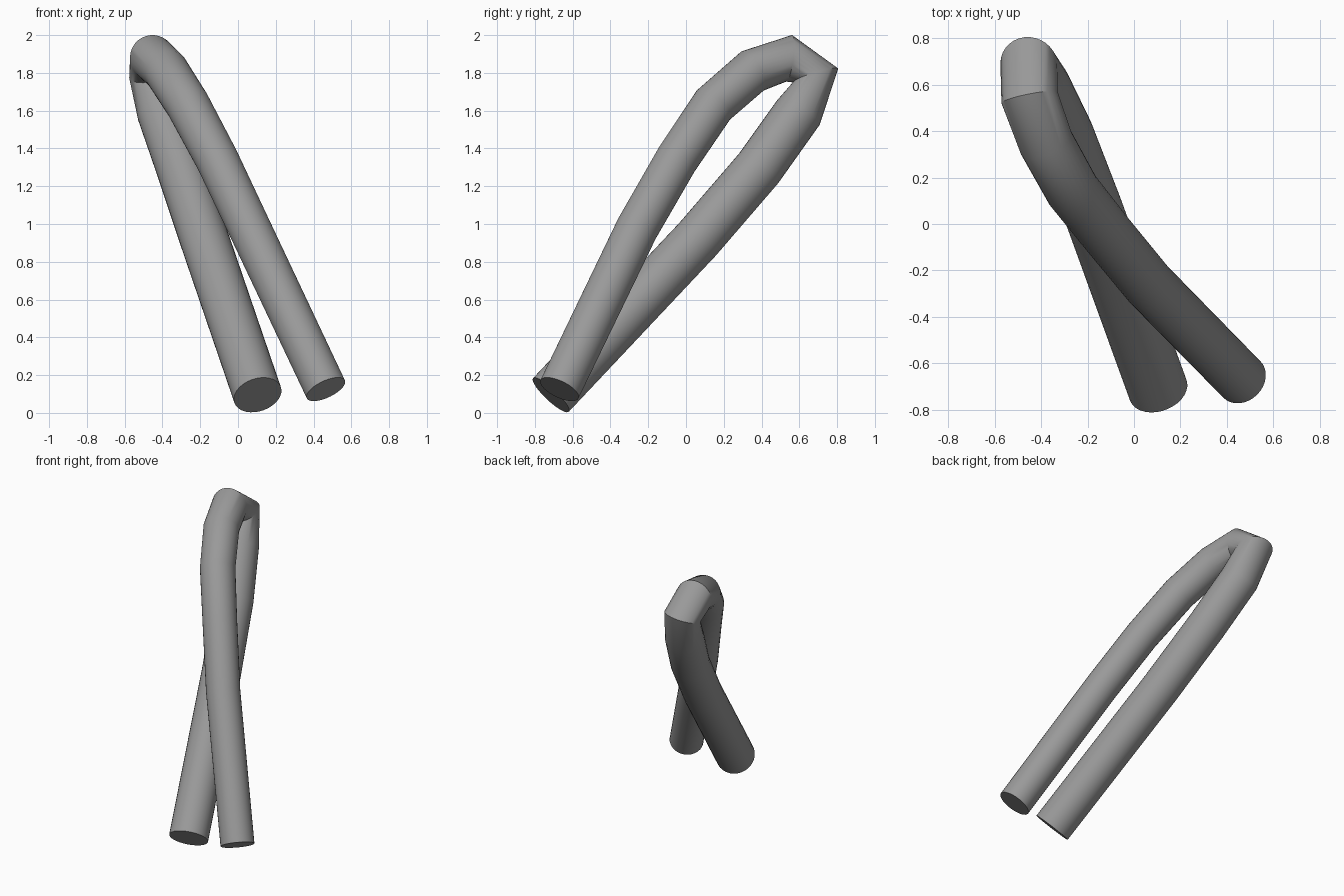
import bpy, bmesh, math
from mathutils import Vector

old = bpy.data.objects.get("Cube")
if old:
    bpy.data.objects.remove(old, do_unlink=True)

SIDES = 32

# Centre line of the folded tube: x, y, z, radius
PATH = [
    (0.465, -0.67, 0.125, 0.112),
    (0.063, -0.26, 0.975, 0.113),
    (-0.11, -0.05, 1.34, 0.114),
    (-0.265, 0.145, 1.63, 0.117),
    (-0.38, 0.352, 1.81, 0.119),
    (-0.45, 0.545, 1.877, 0.124),
    (-0.453, 0.687, 1.787, 0.124),
    (-0.405, 0.595, 1.59, 0.13),
    (-0.303, 0.385, 1.295, 0.13),
    (-0.178, 0.062, 0.92, 0.13),
    (0.104, -0.715, 0.095, 0.13),
]


def make_material(name, color):
    mat = bpy.data.materials.new(name)
    mat.use_nodes = True
    mat.diffuse_color = color
    mat.node_tree.nodes["Principled BSDF"].inputs["Base Color"].default_value = color
    return mat


def make_tube(name, path, mat):
    """Sweep a circle along the path, each ring square to the mean direction."""
    points = [Vector(p[:3]) for p in path]
    steps = [(b - a).normalized() for a, b in zip(points, points[1:])]
    tangents = [(a + b).normalized()
                for a, b in zip(steps[:1] + steps, steps + steps[-1:])]
    bm = bmesh.new()
    rings = []
    side = tangents[0].orthogonal().normalized()
    previous = tangents[0]
    for point, tangent, row in zip(points, tangents, path):
        # Carry the frame along without twist
        side = previous.rotation_difference(tangent) @ side
        other = tangent.cross(side)
        previous = tangent
        ring = []
        for i in range(SIDES):
            a = math.tau * i / SIDES
            offset = side * math.cos(a) + other * math.sin(a)
            ring.append(bm.verts.new(point + offset * row[3]))
        rings.append(ring)
    for low, high in zip(rings, rings[1:]):
        for i in range(SIDES):
            j = (i + 1) % SIDES
            bm.faces.new((low[i], low[j], high[j], high[i]))
    # Flat end caps
    bm.faces.new(rings[0][::-1])
    bm.faces.new(rings[-1])
    mesh = bpy.data.meshes.new(name)
    bm.to_mesh(mesh)
    bm.free()
    mesh.materials.append(mat)
    obj = bpy.data.objects.new(name, mesh)
    bpy.context.collection.objects.link(obj)
    return obj


grey = make_material("mid_grey", (0.32, 0.32, 0.32, 1))
tube = make_tube("folded_tube", PATH, grey)

bpy.ops.object.select_all(action='DESELECT')
tube.select_set(True)
bpy.context.view_layer.objects.active = tube
bpy.ops.object.shade_smooth_by_angle(angle=math.radians(35))
